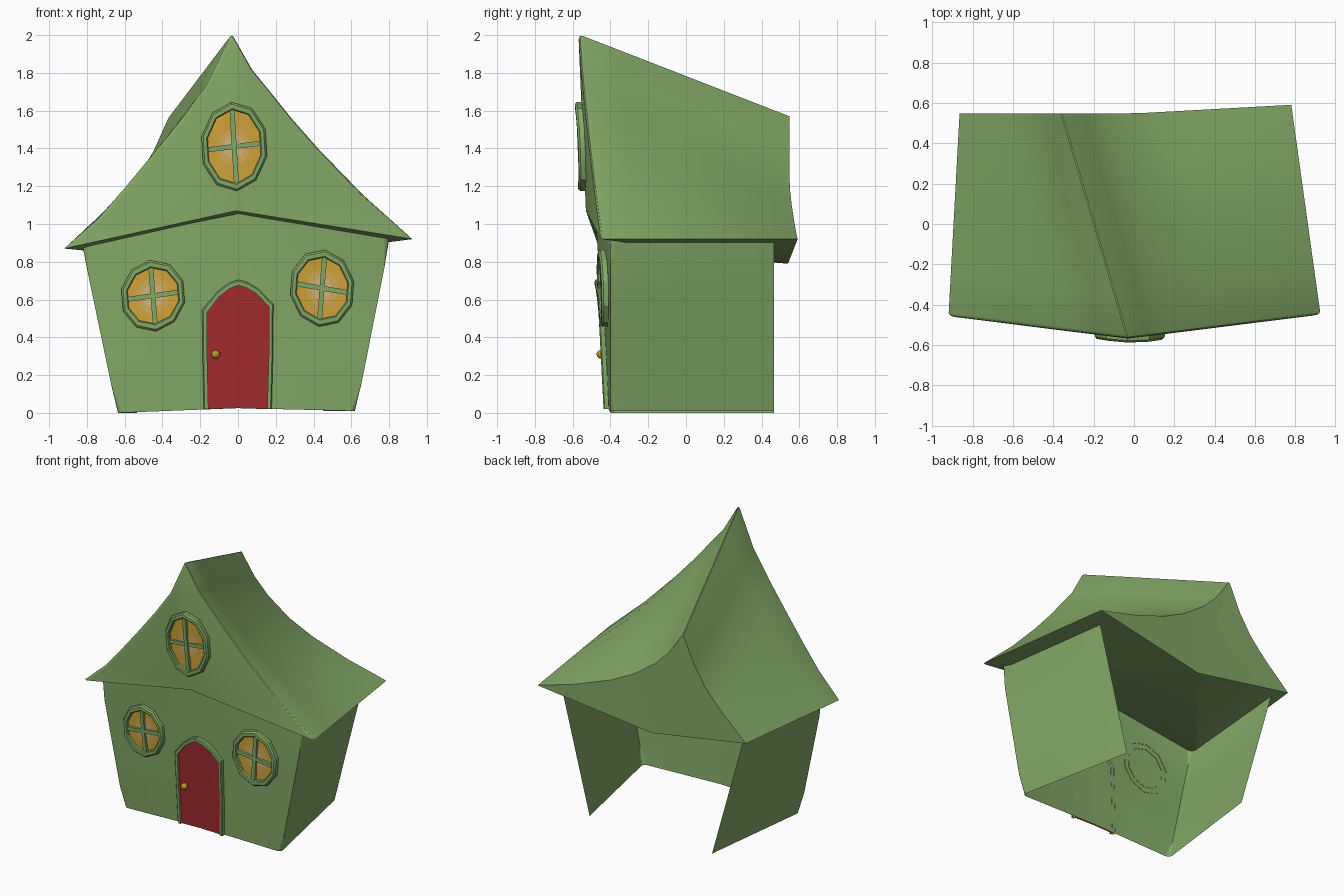
import bpy, bmesh, math

if "Cube" in bpy.data.objects:
    bpy.data.objects.remove(bpy.data.objects["Cube"])

def material(name, rgb):
    m = bpy.data.materials.new(name)
    m.diffuse_color = (*rgb, 1)
    m.use_nodes = True
    m.node_tree.nodes["Principled BSDF"].inputs["Base Color"].default_value = m.diffuse_color
    return m

GREEN = material("leaf_green", (0.231, 0.402, 0.136))
RED = material("door_red", (0.376, 0.025, 0.028))
AMBER = material("window_amber", (0.645, 0.376, 0.045))
GLOW = material("window_glow", (0.658, 0.413, 0.102))
PALE = material("window_pale", (0.672, 0.468, 0.205))
GOLD = material("knob_gold", (0.515, 0.305, 0.021))

def finish(name, bm, mat, fix=False):
    if fix:
        bmesh.ops.recalc_face_normals(bm, faces=bm.faces[:])
    me = bpy.data.meshes.new(name)
    bm.to_mesh(me)
    bm.free()
    me.materials.append(mat)
    ob = bpy.data.objects.new(name, me)
    bpy.context.collection.objects.link(ob)
    return ob

def loft(bm, rows, closed=False):
    """Quads between rows of points; returns the vertex grid."""
    g = [[bm.verts.new(p) for p in r] for r in rows]
    n = len(rows[0])
    for a, b in zip(g, g[1:]):
        for i in range(n if closed else n - 1):
            j = (i + 1) % n
            bm.faces.new((a[i], a[j], b[j], b[i]))
    return g

def fan(bm, centre, verts, closed=False):
    pairs = list(zip(verts, verts[1:])) + ([(verts[-1], verts[0])] if closed else [])
    for a, b in pairs:
        bm.faces.new((centre, a, b))

def lerp(a, b, t):
    return a + (b - a) * t

# Surfaces that the front details sit on
def centre_y(z):
    return -0.41 - 0.07 * z / 1.05

def wall_y(x, z):
    edge = 0.635 + 0.195 * z
    return lerp(centre_y(z), -0.40, min(1, abs(x) / edge))

def gable_y(x, z):
    return -0.53 - 0.04 * (z - 1.07) / 0.93 + 0.07 * abs(x)

# Walls: open-backed sheet, front bent at the middle
bottom = [(-.535, .465, 0), (-.64, -.40, 0), (0, -.41, .025), (.625, -.40, .01), (.45, .465, .01)]
top = [(-.79, .465, .905), (-.825, -.40, .885), (0, -.48, 1.055), (.805, -.40, .92), (.68, .465, .905)]
rows = []
for k in range(7):
    row = [tuple(lerp(a, b, k / 6) for a, b in zip(p, q)) for p, q in zip(bottom, top)]
    row[2] = (0, centre_y(row[2][2]), row[2][2])
    rows.append(row)
bm = bmesh.new()
g = loft(bm, rows)
corners = [bm.edges.get((a[i], b[i])) for a, b in zip(g, g[1:]) for i in (1, 3)]
bmesh.ops.bevel(bm, geom=corners, offset=0.035, segments=4, profile=0.5, affect='EDGES')
finish("walls", bm, GREEN)

# Roof: concave slopes lofted from the tall front gable to the low back gable
front = [(-.92, .87), (-.74, 1.03), (-.60, 1.19), (-.45, 1.37), (-.30, 1.555), (-.16, 1.745), (-.03, 2.015),
         (.08, 1.82), (.17, 1.71), (.29, 1.56), (.43, 1.40), (.66, 1.16), (.925, .92)]
back = [(-.865, .92), (-.78, 1.0), (-.70, 1.07), (-.62, 1.15), (-.54, 1.24), (-.45, 1.38), (-.36, 1.58),
        (-.25, 1.42), (-.14, 1.31), (.03, 1.19), (.21, 1.10), (.49, 1.0), (.78, .92)]
f3 = [(x, -0.57 + 0.115 * abs(x + .03) / .92, z) for x, z in front]
b3 = [(x, 0.548 + 0.055 * max(0, x), z) for x, z in back]
N = 5
bm = bmesh.new()
g = loft(bm, [[tuple(lerp(a, b, k / N) for a, b in zip(p, q)) for p, q in zip(f3, b3)] for k in range(N + 1)])
fc = bm.verts.new((-.01, -.53, 1.07))
bc = bm.verts.new((-.10, .54, .79))
fan(bm, fc, g[0])
fan(bm, bc, g[-1])
left, right = [r[0] for r in g], [r[-1] for r in g]
fan(bm, bc, left[::-1] + [fc] + right)          # underside
soft = [bm.edges.get((a, b)) for a, b in zip(g[0], g[0][1:])]
soft += [bm.edges.get((a[6], b[6])) for a, b in zip(g, g[1:])]
bmesh.ops.recalc_face_normals(bm, faces=bm.faces[:])
bmesh.ops.bevel(bm, geom=soft, offset=0.018, segments=3, profile=0.5, affect='EDGES', clamp_overlap=True)
finish("roof", bm, GREEN, True)

# Windows: ten-sided frame, pane with round glow, and crossed bars
def window(name, surf, cx, cz, rx, rz, slope, tilt):
    def P(u, w, d):
        x, z = cx + u + tilt * w, cz + w + slope * u
        return (x, surf(x, z) - d, z)

    def ring(ax, az, d, n=10):
        return [P(ax * math.sin(-2 * math.pi * i / n), az * math.cos(2 * math.pi * i / n), d) for i in range(n)]

    def disc(part, ax, az, d, n, mat):
        bm = bmesh.new()
        fan(bm, bm.verts.new(P(0, 0, d)), [bm.verts.new(p) for p in ring(ax, az, d, n)], True)
        finish(name + part, bm, mat)

    ix, iz = rx - 0.034, rz - 0.040
    bm = bmesh.new()
    loft(bm, [ring(rx, rz, 0), ring(rx, rz, .026), ring(rx - .010, rz - .010, .036),
              ring(ix + .006, iz + .006, .036), ring(ix, iz, .030), ring(ix, iz, 0)], True)
    finish(name + "_frame", bm, GREEN)
    disc("_pane", ix, iz, .010, 10, AMBER)
    disc("_glow", .085, .095, .012, 24, GLOW)
    disc("_pale_glow", .055, .062, .014, 24, PALE)
    h = 0.013
    for part, a, b in (("_upright_bar", h, iz), ("_cross_bar", ix, h)):
        bm = bmesh.new()
        g = loft(bm, [[P(u, w, d) for u, w in ((a, -b), (a, b), (-a, b), (-a, -b))] for d in (.005, .030)], True)
        bm.faces.new(g[1])
        finish(name + part, bm, GREEN, True)

window("gable_window", gable_y, -.02, 1.41, .178, .235, .12, -.06)
window("left_window", wall_y, -.45, .62, .172, .188, .14, -.08)
window("right_window", wall_y, .445, .66, .172, .203, -.17, .08)

# Door: pointed arch panel, surround and knob
inner = [(.155, .02), (.163, .30), (.165, .56), (.10, .63), (.045, .663), (0, .675),
         (-.045, .658), (-.10, .615), (-.165, .53), (-.163, .28), (-.157, .02)]
outer = [(.178, .02), (.185, .30), (.187, .575), (.11, .655), (.05, .692), (0, .705),
         (-.05, .687), (-.11, .64), (-.19, .545), (-.187, .28), (-.182, .02)]

def on_wall(pts, d):
    return [(x, wall_y(x, z) - d, z) for x, z in pts]

bm = bmesh.new()
loft(bm, [on_wall(outer, 0), on_wall(outer, .022), on_wall([(lerp(a, c, .25), lerp(b, e, .25)) for (a, b), (c, e)
          in zip(outer, inner)], .028), on_wall(inner, .028), on_wall(inner, 0)])
finish("door_frame", bm, GREEN)
bm = bmesh.new()
pts = [bm.verts.new(p) for p in on_wall(inner + [(0, .025)], .012)]
fan(bm, bm.verts.new((0, wall_y(0, .32) - .012, .32)), pts, True)
finish("door", bm, RED)

bm = bmesh.new()
bmesh.ops.create_uvsphere(bm, u_segments=16, v_segments=10, radius=.023)
bmesh.ops.translate(bm, verts=bm.verts[:], vec=(-.118, wall_y(-.118, .31) - .025, .31))
finish("door_knob", bm, GOLD)

# Smooth shading with crisp edges kept
bpy.ops.object.select_all(action='SELECT')
bpy.context.view_layer.objects.active = bpy.data.objects["roof"]
bpy.ops.object.shade_smooth_by_angle(angle=math.radians(30))
